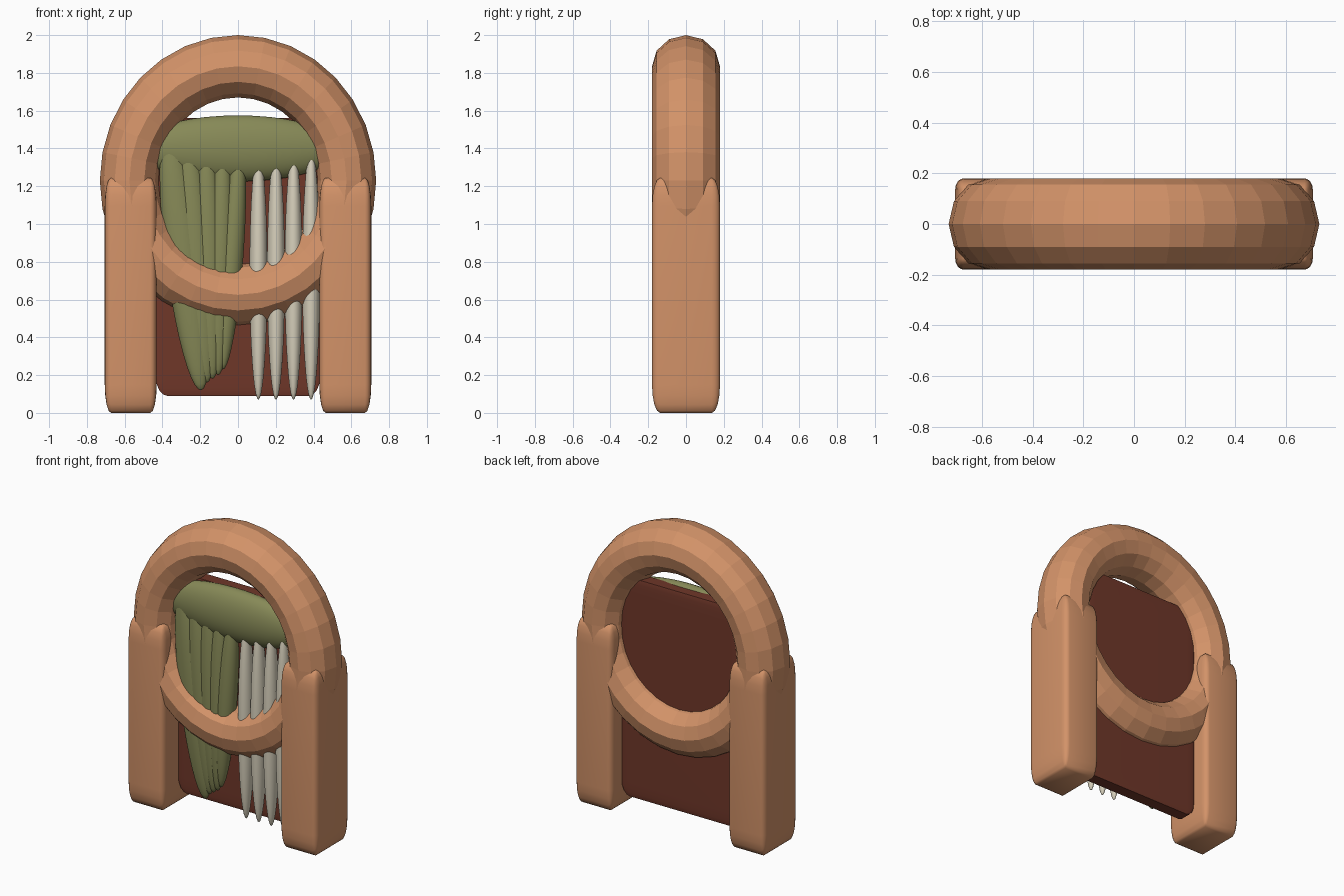
import bpy, bmesh, math
from mathutils import Vector

if "Cube" in bpy.data.objects:
    bpy.data.objects.remove(bpy.data.objects["Cube"])


def material(name, rgb):
    m = bpy.data.materials.new(name)
    m.diffuse_color = (*rgb, 1)
    m.use_nodes = True
    m.node_tree.nodes["Principled BSDF"].inputs["Base Color"].default_value = m.diffuse_color
    return m


CLAY = material("clay", (0.65, 0.29, 0.14))
RUST = material("rust", (0.16, 0.038, 0.022))
OLIVE = material("olive", (0.24, 0.25, 0.095))
IVORY = material("ivory", (0.68, 0.63, 0.50))


def finish(name, mat, smooth=True):
    ob = bpy.context.object
    ob.name = name
    ob.data.materials.append(mat)
    bpy.ops.object.transform_apply(location=False, rotation=True, scale=True)
    if smooth:
        bpy.ops.object.shade_smooth_by_angle(angle=math.radians(40))
    return ob


def rounded_block(name, centre, size, ratio, mat):
    # The unit cube is rounded first, so rounding stretches with the block
    bpy.ops.mesh.primitive_cube_add(size=1, location=centre)
    ob = bpy.context.object
    bm = bmesh.new()
    bm.from_mesh(ob.data)
    bmesh.ops.bevel(bm, geom=bm.edges[:], offset=ratio, segments=4,
                    profile=0.5, affect='EDGES')
    bm.to_mesh(ob.data)
    bm.free()
    ob.scale = size
    return finish(name, mat)


def ellipsoid(name, centre, radii, mat, tilt=0):
    bpy.ops.mesh.primitive_uv_sphere_add(segments=32, ring_count=20, radius=1,
                                         location=centre, rotation=(0, tilt, 0))
    bpy.context.object.scale = radii
    return finish(name, mat)


def strand(name, top, bottom, rx, ry, y, mat):
    a, b = Vector((top[0], y, top[1])), Vector((bottom[0], y, bottom[1]))
    d = a - b
    ellipsoid(name, (a + b) / 2, (rx, ry, d.length / 2), mat,
              math.atan2(d.x, d.z))


# Faceted ring
bpy.ops.mesh.primitive_torus_add(major_segments=32, minor_segments=12,
                                 major_radius=0.605, minor_radius=0.165,
                                 location=(0, 0, 1.23),
                                 rotation=(math.pi / 2, 0, 0))
bpy.context.object.scale = (0.95, 1, 1.09)
finish("ring", CLAY, smooth=False)

# Side posts
for side, sx in (("left", -1), ("right", 1)):
    rounded_block(side + "_post", (sx * 0.568, 0, 0.622), (0.275, 0.36, 1.244),
                  0.12, CLAY)

# Back panel
rounded_block("back_panel", (0, 0.025, 0.825), (0.87, 0.09, 1.47), 0.07, RUST)

# Cap of hair across the top
ellipsoid("hair_cap", (0, -0.035, 1.4), (0.55, 0.09, 0.175), OLIVE)

# Olive strands gathering toward the lower left
for i, (xt, zt, xb, zb, rx) in enumerate([
        (-0.37, 1.50, -0.195, 0.12, 0.10),
        (-0.27, 1.47, -0.165, 0.16, 0.085),
        (-0.17, 1.45, -0.135, 0.18, 0.075),
        (-0.08, 1.43, -0.105, 0.20, 0.068),
        (0.01, 1.42, -0.08, 0.23, 0.063)]):
    strand(f"olive_strand_{i + 1}", (xt, zt), (xb, zb), rx, 0.06, -0.066, OLIVE)

# Straight ivory strands
for i in range(4):
    x = 0.108 + i * 0.093
    strand(f"ivory_strand_{i + 1}", (x, 1.40), (x, 0.07), 0.047, 0.06, -0.065, IVORY)
